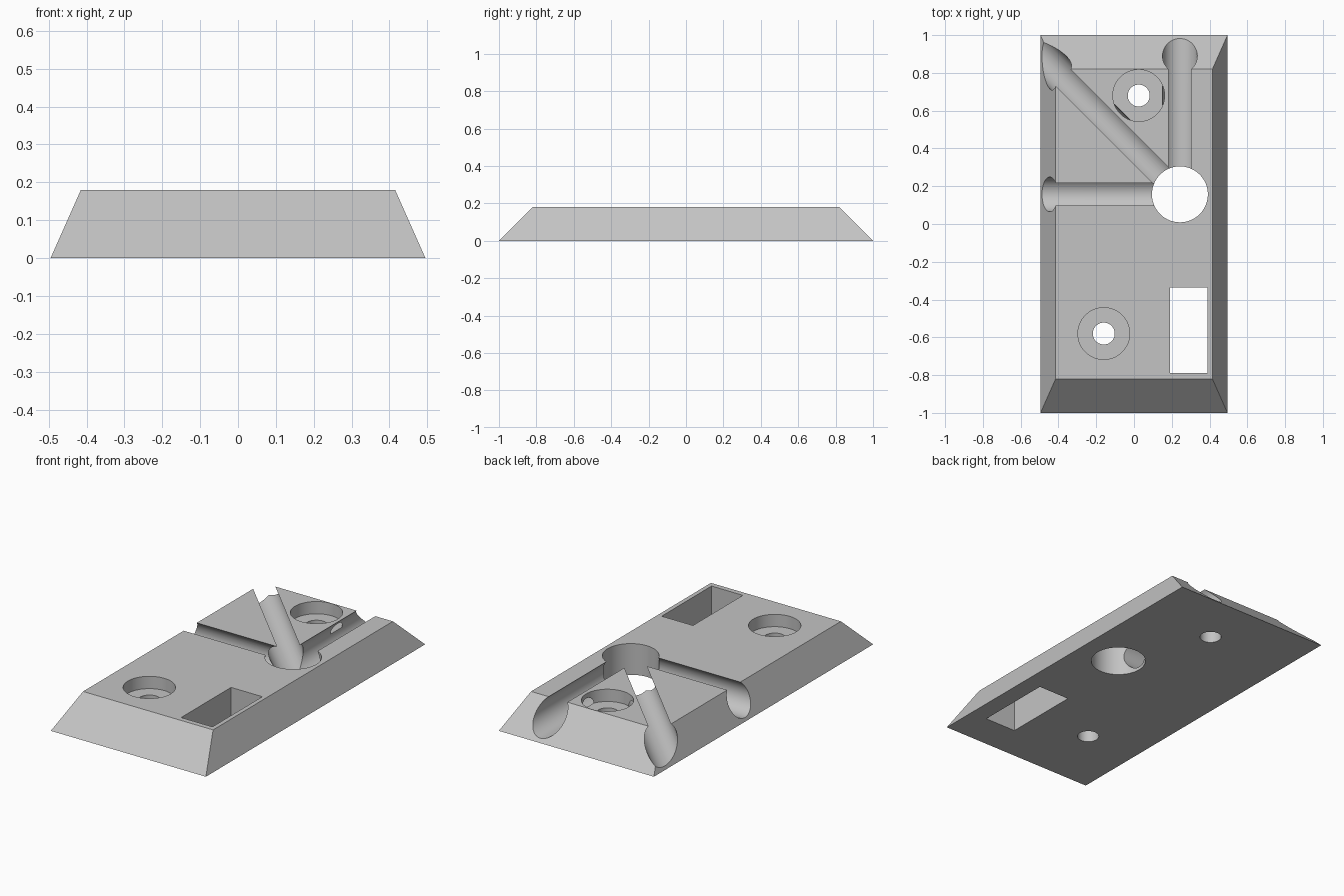
import bpy
import bmesh
from math import radians, cos, sin
from mathutils import Vector

if "Cube" in bpy.data.objects:
    bpy.data.objects.remove(bpy.data.objects["Cube"], do_unlink=True)

HEIGHT = 0.18
BORE = Vector((0.243, 0.157, 0.0))

grey = bpy.data.materials.new("plain grey")
grey.use_nodes = True
grey.diffuse_color = (0.55, 0.55, 0.55, 1)
grey.node_tree.nodes["Principled BSDF"].inputs["Base Color"].default_value = (0.55, 0.55, 0.55, 1)


def make_object(name, bm):
    bmesh.ops.recalc_face_normals(bm, faces=bm.faces[:])
    mesh = bpy.data.meshes.new(name)
    bm.to_mesh(mesh)
    bm.free()
    mesh.materials.append(grey)
    obj = bpy.data.objects.new(name, mesh)
    bpy.context.collection.objects.link(obj)
    return obj


def box(name, x0, x1, y0, y1, z0, z1, inset_x=0.0, inset_y=0.0):
    """Box whose top can be inset to give sloping sides."""
    bm = bmesh.new()
    bmesh.ops.create_cube(bm, size=1)
    for v in bm.verts:
        top = v.co.z > 0
        sx, sy = (1 if v.co.x > 0 else -1), (1 if v.co.y > 0 else -1)
        v.co = ((x1 if sx > 0 else x0) - sx * inset_x * top,
                (y1 if sy > 0 else y0) - sy * inset_y * top,
                z1 if top else z0)
    return make_object(name, bm)


def rod(name, start, end, radius, sides=96):
    """Closed cylinder between two points."""
    start, end = Vector(start), Vector(end)
    axis = end - start
    bm = bmesh.new()
    bmesh.ops.create_cone(bm, cap_ends=True, segments=sides,
                          radius1=radius, radius2=radius, depth=axis.length)
    turn = axis.to_track_quat('Z', 'Y').to_matrix()
    bmesh.ops.rotate(bm, cent=(0, 0, 0), matrix=turn, verts=bm.verts[:])
    bmesh.ops.translate(bm, vec=(start + end) / 2, verts=bm.verts[:])
    return make_object(name, bm)


# Tapered block
block = box("tapered_block", -0.495, 0.495, -1, 1, 0, HEIGHT, 0.08, 0.18)
cutters = []

# Main bore and rectangular window, both right through
cutters.append(rod("bore_cutter", BORE - Vector((0, 0, 0.1)), BORE + Vector((0, 0, 0.4)), 0.148))
cutters.append(box("window_cutter", 0.19, 0.39, -0.79, -0.335, -0.1, 0.4))

# Three round channels running out from the bore
axis_start = BORE + Vector((0, 0, 0.11))
for name, angle in (("back", 90), ("diagonal", 135), ("side", 180)):
    a = radians(angle)
    axis_end = axis_start + Vector((cos(a), sin(a), 0)) * 1.4
    cutters.append(rod(name + "_channel_cutter", axis_start, axis_end, 0.092))

# Two counterbored screw holes
for name, x, y in (("back", 0.025, 0.68), ("front", -0.16, -0.58)):
    cutters.append(rod(name + "_counterbore_cutter", (x, y, 0.109), (x, y, 0.4), 0.137))
    cutters.append(rod(name + "_screw_hole_cutter", (x, y, -0.1), (x, y, 0.3), 0.058, 64))

# Cut everything, then remove the cutters
bpy.ops.object.select_all(action='DESELECT')
bpy.context.view_layer.objects.active = block
block.select_set(True)
for cutter in cutters:
    cutter.hide_render = True
    mod = block.modifiers.new(cutter.name, 'BOOLEAN')
    mod.operation = 'DIFFERENCE'
    mod.solver = 'EXACT'
    mod.object = cutter
    bpy.ops.object.modifier_apply(modifier=mod.name)
    bpy.data.objects.remove(cutter, do_unlink=True)

bpy.ops.object.shade_smooth_by_angle(angle=radians(25))
